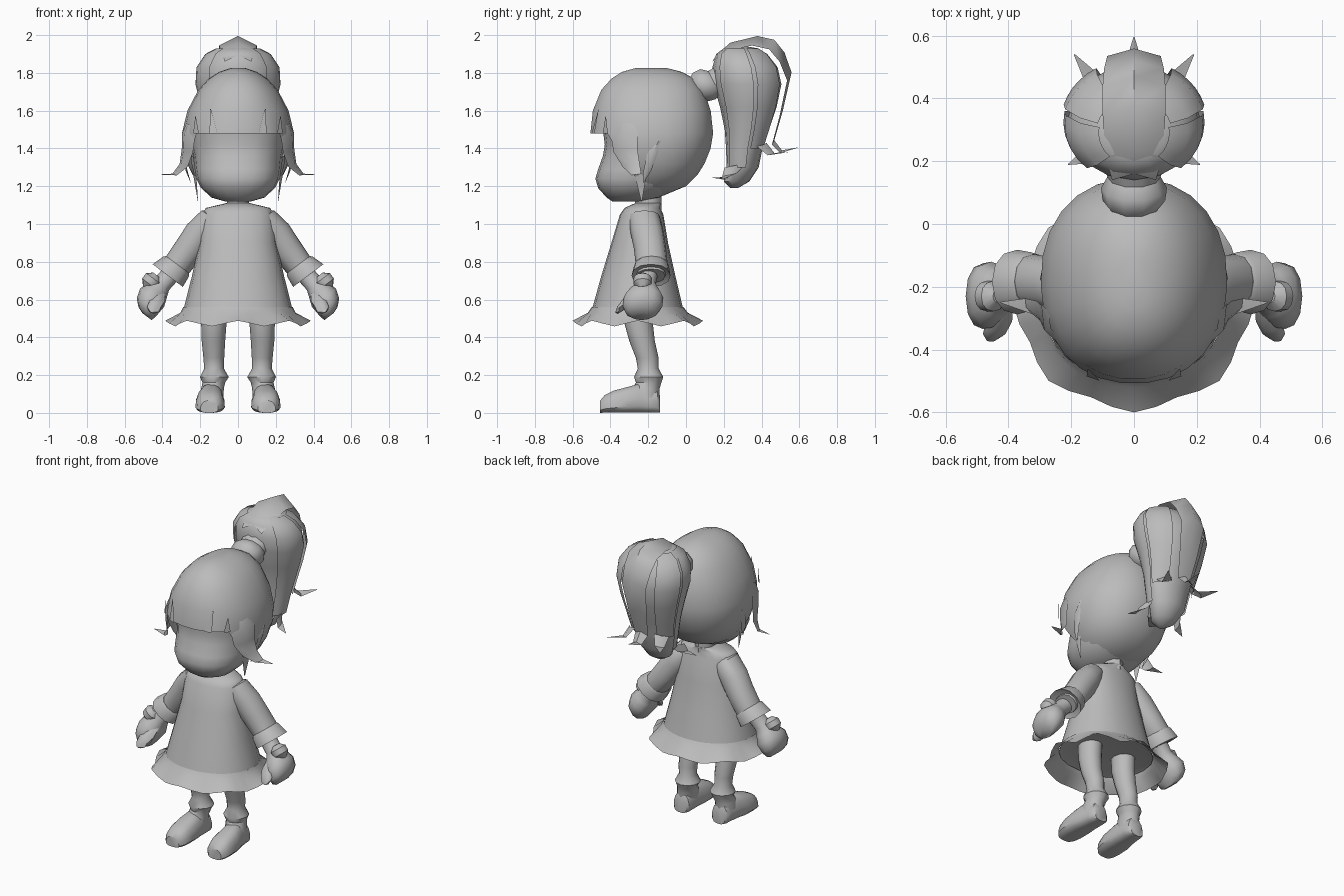
import bpy, bmesh, math
from mathutils import Vector as V

grey = bpy.data.materials.new("plain grey")
grey.diffuse_color = (0.5, 0.5, 0.5, 1)


def oval(c, u, v, n=16, p=2.0, a0=0.0, a1=None):
    """Ring of points round c; p squares it off; a0..a1 limits it to an arc."""
    c, u, v = V(c), V(u), V(v)
    full = a1 is None
    f = lambda t: math.copysign(abs(t) ** (2 / p), t)
    pts = []
    for i in range(n):
        a = 2 * math.pi * i / n if full else a0 + (a1 - a0) * i / (n - 1)
        pts.append(c + u * f(math.cos(a)) + v * f(math.sin(a)))
    return pts


def flat(z, y0, y1, w, n=16, p=2.0, x=0.0, arc=(0.0, None), grow=0.0):
    """Horizontal ring or arc, counted from the front (y0)."""
    return oval((x, (y0 + y1) / 2, z), (0, -(y1 - y0) / 2 - grow, 0), (w + grow, 0, 0),
                n, p, *arc)


def loft(name, rings, closed=True, caps=(True, True), mirror=False, angle=40, open_from=None):
    """Skin equal rings; open_from=(row, count) keeps only the first faces from that row on."""
    bm = bmesh.new()
    vs = [[bm.verts.new(p) for p in r] for r in rings]
    n = len(rings[0])
    for row, (a, b) in enumerate(zip(vs, vs[1:])):
        m = n if closed else n - 1
        if open_from and row >= open_from[0]:
            m = open_from[1]
        for i in range(m):
            j = (i + 1) % n
            bm.faces.new((a[i], a[j], b[j], b[i]))
    if closed and caps[0]:
        bm.faces.new(vs[0][::-1])
    if closed and caps[1]:
        bm.faces.new(vs[-1])
    bmesh.ops.delete(bm, geom=[v for v in bm.verts if not v.link_faces], context='VERTS')
    bmesh.ops.remove_doubles(bm, verts=bm.verts, dist=0.0005)
    if mirror:
        geo = bmesh.ops.duplicate(bm, geom=bm.verts[:] + bm.edges[:] + bm.faces[:])["geom"]
        for e in geo:
            if isinstance(e, bmesh.types.BMVert):
                e.co.x *= -1
    bmesh.ops.recalc_face_normals(bm, faces=bm.faces)
    me = bpy.data.meshes.new(name)
    bm.to_mesh(me)
    bm.free()
    me.materials.append(grey)
    ob = bpy.data.objects.new(name, me)
    bpy.context.collection.objects.link(ob)
    bpy.ops.object.select_all(action='DESELECT')
    ob.select_set(True)
    bpy.context.view_layer.objects.active = ob
    bpy.ops.object.shade_smooth_by_angle(angle=math.radians(angle))
    return ob


def lock(name, steps, across, bulge=(0, 0, 0), mirror=True):
    """Hair lock: steps of (point, half width), widened along across, ridged by bulge."""
    d, b = V(across).normalized(), V(bulge)
    loft(name, [[V(p) - d * w, V(p) + b * w, V(p) + d * w] for p, w in steps],
         closed=False, mirror=mirror, angle=50)


# Face and skull
loft("face", [flat(z, a, b, w, 20, 2.3) for z, a, b, w in (
    (1.12, -.39, -.24, .07), (1.14, -.42, -.14, .14), (1.19, -.465, -.06, .195),
    (1.24, -.48, .0, .22), (1.29, -.465, .04, .228), (1.36, -.44, .08, .235),
    (1.42, -.43, .1, .25), (1.5, -.44, .1, .26))])


# Hair: closed cap down to the fringe, then open at the face
def hair_ring(z, y0, y1, w, gap):
    back = flat(z, y0, y1, w, 20, 2.2, arc=(gap, 2 * math.pi - gap))
    return back + flat(z, y0, y1, w, 8, 2.2, arc=(-gap, gap))[1:-1]


loft("hair", [hair_ring(*r) for r in (
    (1.825, -.27, -.1, .04, .8), (1.805, -.34, -.02, .1, .8), (1.77, -.395, .045, .155, .8),
    (1.71, -.45, .095, .21, .8), (1.6, -.495, .133, .268, .8), (1.48, -.508, .146, .297, .8),
    (1.4, -.49, .132, .292, .95), (1.32, -.46, .1, .27, 1.1), (1.26, -.44, .062, .24, 1.25),
    (1.2, -.4, 0, .19, 1.4), (1.15, -.36, -.12, .11, 1.5), (1.14, -.3, -.24, .03, 1.6))],
    caps=(True, False), open_from=(5, 19))

# Locks beside the face
lock("fringe_lock", [((.145, -.462, 1.61), .002), ((.13, -.492, 1.48), .022)], (1, .35, 0))
lock("temple_lock", [((.225, -.425, 1.57), .002), ((.222, -.427, 1.48), .02)], (1, .9, 0))
lock("side_lock", [((.25, -.325, 1.53), .05), ((.262, -.325, 1.47), .08),
                   ((.268, -.32, 1.39), .07), ((.288, -.29, 1.31), .05),
                   ((.335, -.262, 1.262), .028), ((.425, -.25, 1.262), .002)],
     (.4, .85, .15), (.3, -.15, 0))
lock("pointed_lock", [((.245, -.25, 1.36), .045), ((.225, -.24, 1.24), .028),
                      ((.212, -.235, 1.12), .002)], (.2, 1, 0), (.3, 0, 0))
lock("ear_lock", [((.285, -.145, 1.44), .02), ((.287, -.175, 1.38), .03),
                  ((.268, -.205, 1.28), .022), ((.25, -.225, 1.22), .003)],
     (0, 1, .2), (.4, 0, 0))

# Ponytail: tie, body, and locks that follow the body
loft("hair_tie", [oval((0, y, z), (r, 0, 0), (0, -.4 * r, .8 * r), 10) for y, z, r in (
    (.045, 1.71, .075), (.075, 1.725, .1), (.115, 1.74, .105), (.15, 1.745, .085),
    (.2, 1.76, .1))])
tail = ((1.19, .235, .275, .02), (1.225, .2, .335, .075), (1.3, .215, .385, .115),
        (1.4, .212, .405, .135), (1.5, .205, .44, .155), (1.62, .18, .48, .185),
        (1.74, .145, .505, .213), (1.83, .14, .485, .208), (1.9, .16, .43, .16),
        (1.93, .2, .38, .1), (1.94, .26, .32, .03))
loft("ponytail", [flat(*r, 16) for r in tail])
for name, first, a0, a1, grow in (("ponytail_side_lock", 2, .75, 1.75, .012),
                                  ("ponytail_back_lock", 3, 1.85, 2.6, .02)):
    loft(name, [flat(*r, 6, arc=(a0, a1), grow=grow) for r in tail[first:-1]],
         closed=False, mirror=True)
lock("ponytail_side_tip", [((.115, .26, 1.31), .06), ((.14, .23, 1.26), .04),
                           ((.21, .19, 1.235), .002)], (-.3, 1, .2), (.2, 0, 0))
lock("ponytail_back_tip", [((.105, .40, 1.42), .045), ((.125, .45, 1.37), .03),
                           ((.19, .54, 1.38), .002)], (.75, -.55, -.2), (.2, .2, 0))
lock("ponytail_top_lock", [((0, .14, 1.86), .07), ((0, .21, 1.915), .09),
                           ((0, .35, 1.945), .1), ((0, .44, 1.925), .1), ((0, .495, 1.86), .095),
                           ((0, .535, 1.76), .085), ((0, .495, 1.57), .065),
                           ((0, .455, 1.42), .045), ((0, .5, 1.375), .03),
                           ((0, .595, 1.405), .002)],
     (1, 0, 0), (0, .28, .5), mirror=False)
lock("ponytail_tip", [((0, .26, 1.32), .1), ((0, .22, 1.25), .08), ((0, .14, 1.245), .004)],
     (1, 0, 0), (0, 0, -.2), mirror=False)

# Neck, coat and flared hem
loft("neck", [flat(z, -.27, -.13, .06, 10) for z in (1.05, 1.1, 1.18)])
loft("coat", [flat(z, a, b, w, 20, 2.2) for z, a, b, w in (
    (1.11, -.27, -.13, .065), (1.085, -.325, -.135, .17), (1.05, -.35, -.12, .19),
    (.9, -.395, -.095, .205), (.72, -.45, -.055, .245), (.55, -.497, -.015, .288),
    (.56, -.45, -.06, .25))], angle=50)


def hem(n=32):
    ring = []
    for i in range(n):
        a = 2 * math.pi * i / n
        k = math.cos(8 * a)
        r = .965 + .035 * k
        ring.append(V((.385 * r * math.sin(a), -.255 - .345 * r * math.cos(a), .473 + .015 * k)))
    return ring


loft("hem", [flat(.56, -.499, -.013, .29, 32, 2.1), flat(.53, -.52, .01, .305, 32, 2.1), hem()],
     caps=(False, False), angle=60)


# Arms: rings square to the sleeve
def sleeve(x, y, z, ry, r):
    return oval((x, y, z), (0, ry, 0), (.8 * r, 0, .6 * r), 12, 2.2)


loft("arm", [sleeve(*s) for s in (
    (.1, -.225, 1.05, .05, .03), (.136, -.22, 1.03, .085, .07), (.2, -.205, .95, .088, .084),
    (.26, -.19, .865, .085, .08), (.33, -.18, .77, .085, .075), (.37, -.185, .725, .075, .062))],
    mirror=True)
loft("cuff", [sleeve(*s) for s in (
    (.32, -.183, .785, .085, .076), (.328, -.183, .775, .093, .086), (.372, -.185, .727, .103, .1),
    (.362, -.185, .735, .08, .07))], mirror=True)
loft("hand", [sleeve(*s) for s in (
    (.36, -.2, .73, .05, .05), (.405, -.21, .68, .05, .05), (.43, -.22, .645, .08, .065),
    (.455, -.225, .61, .105, .08), (.48, -.23, .565, .105, .07), (.487, -.235, .53, .085, .05),
    (.482, -.235, .51, .05, .03))], mirror=True)
loft("wrist_knob", [sleeve(.46 + t * .6, -.23, .695 - t * .8, r, r) for t, r in (
    (-.045, .02), (-.02, .048), (.015, .048), (.045, .02))], mirror=True)
loft("thumb", [oval(c, (r, 0, 0), (0, .3 * r, r), 8) for c, r in (
    ((.42, -.26, .63), .035), ((.43, -.31, .59), .042), ((.445, -.35, .56), .036),
    ((.455, -.37, .545), .015))], mirror=True)

# Legs with ankle band
loft("leg", [flat(z, a, b, w, 12, x=x) for z, x, a, b, w in (
    (.6, .125, -.33, -.17, .07), (.47, .128, -.325, -.175, .067), (.38, .13, -.3, -.165, .062),
    (.29, .128, -.265, -.145, .055), (.235, .127, -.255, -.145, .052),
    (.19, .125, -.275, -.12, .076), (.16, .128, -.265, -.13, .06),
    (.13, .135, -.285, -.14, .06), (.06, .14, -.31, -.14, .062))], mirror=True)


# Shoes, narrower towards the top
def shoe_ring(y, x, h, w):
    ring = oval((x, y, h / 2), (w, 0, 0), (0, 0, h / 2), 14, 2.8)
    return [V((x + (p.x - x) * (1.08 - .35 * p.z / h), p.y, p.z)) for p in ring]


loft("shoe", [shoe_ring(*s) for s in (
    (-.455, .152, .065, .05), (-.43, .15, .095, .073), (-.38, .148, .12, .083),
    (-.31, .147, .138, .083), (-.25, .142, .155, .072), (-.19, .138, .14, .065),
    (-.15, .137, .12, .06), (-.137, .137, .09, .045))], mirror=True)
